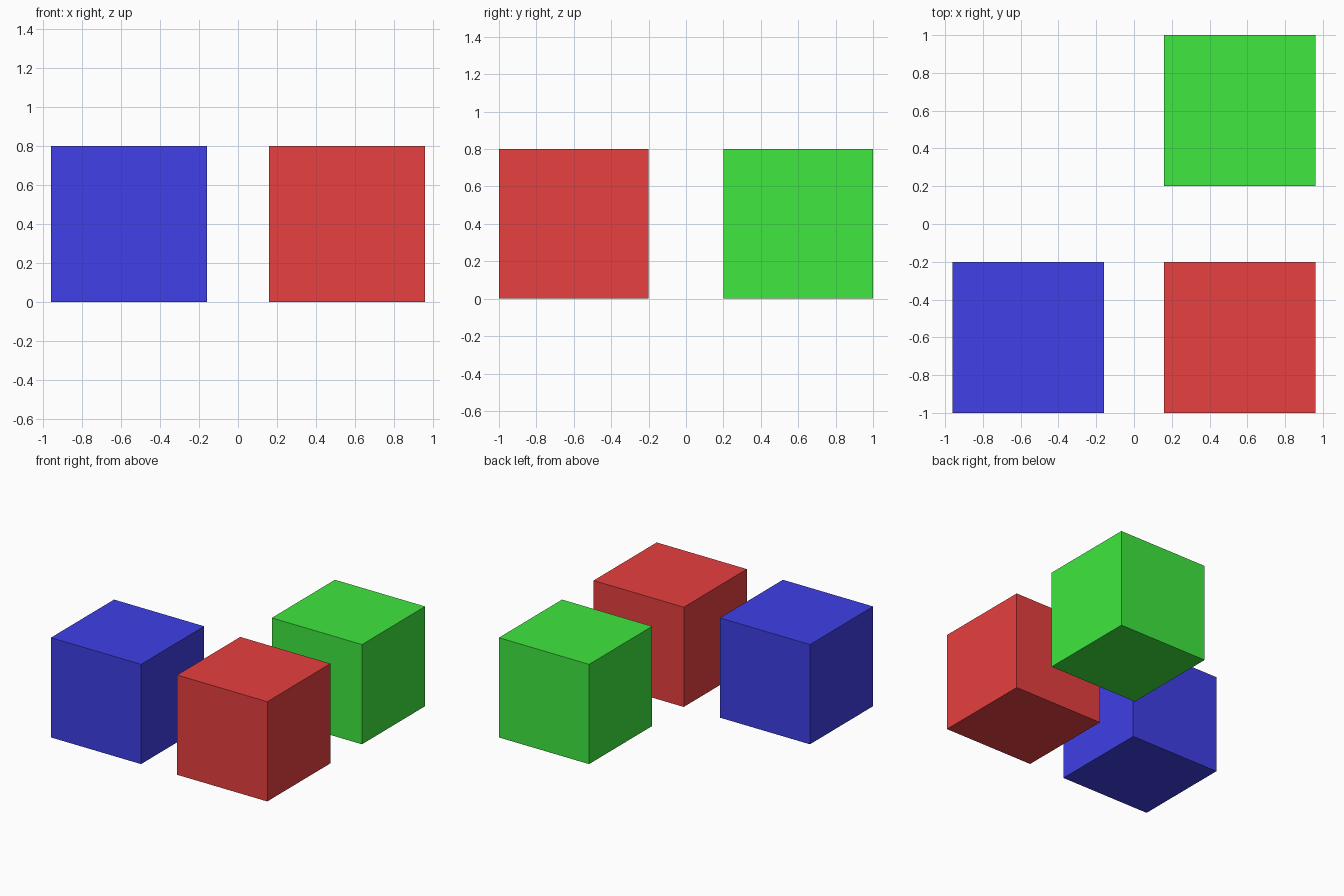
import bpy

if "Cube" in bpy.data.objects:
    bpy.data.objects.remove(bpy.data.objects["Cube"])

SIZE = 0.8


def cube(name, x, y, color):
    """Coloured cube resting on the floor, centred at x, y."""
    bpy.ops.mesh.primitive_cube_add(size=SIZE, location=(x, y, SIZE / 2))
    obj = bpy.context.object
    obj.name = name
    mat = bpy.data.materials.new(name + "_paint")
    mat.diffuse_color = (*color, 1.0)
    mat.use_nodes = True
    mat.node_tree.nodes["Principled BSDF"].inputs["Base Color"].default_value = mat.diffuse_color
    obj.data.materials.append(mat)


# Three cubes arranged in an L
cube("blue_cube", -0.56, -0.6, (0.05, 0.05, 0.8))
cube("red_cube", 0.56, -0.6, (0.8, 0.05, 0.05))
cube("green_cube", 0.56, 0.6, (0.05, 0.8, 0.05))
